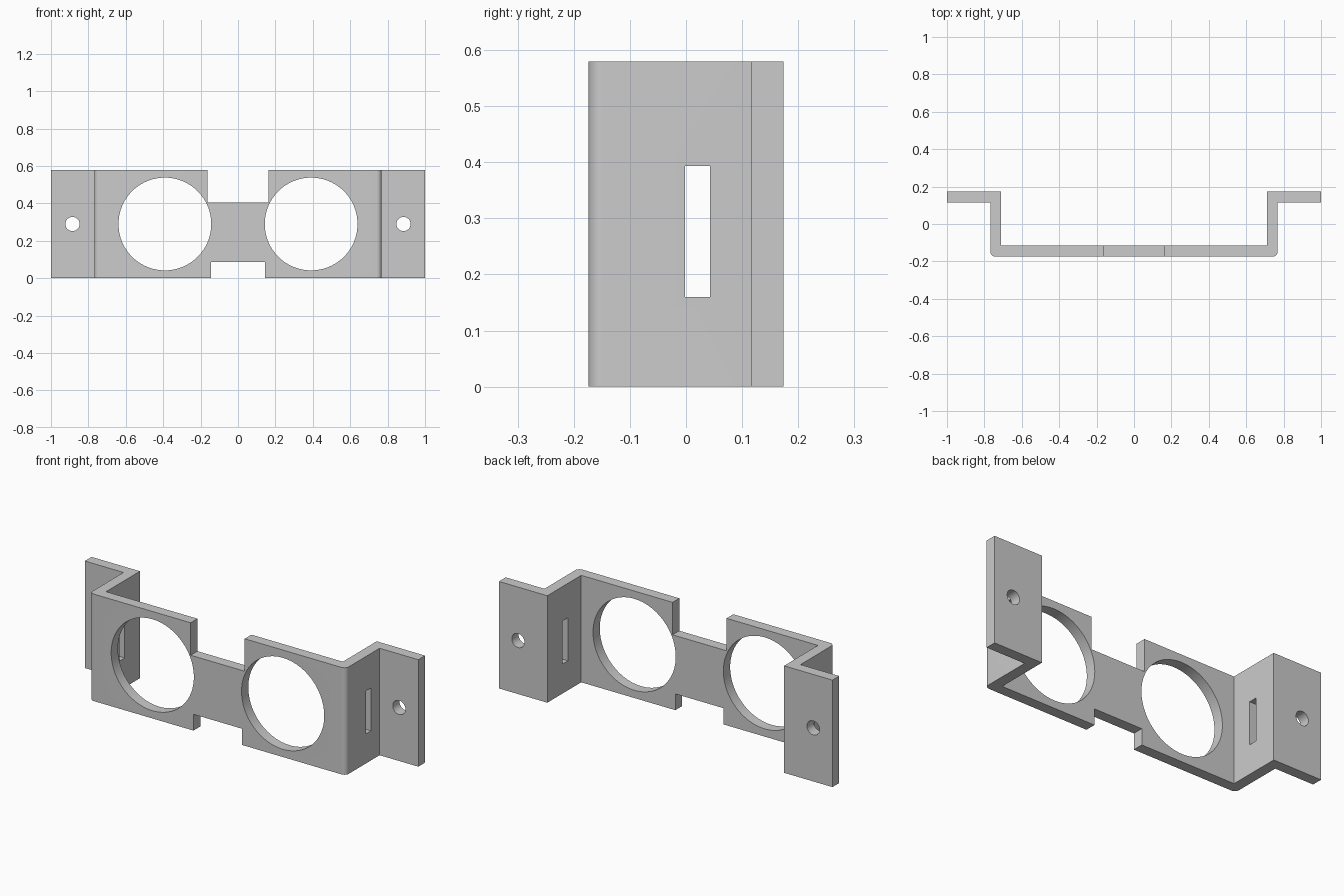
import bpy, bmesh, math
from mathutils import Matrix, Vector

cube = bpy.data.objects.get("Cube")
if cube:
    bpy.data.objects.remove(cube)

HEIGHT = 0.58
MID = HEIGHT / 2
FRONT, BACK, THICK = -0.174, 0.174, 0.058
WALL = 0.768          # outer face of the side walls
ROUND = 0.026         # radius of the front bends

grey = bpy.data.materials.new("plain grey")
grey.use_nodes = True
grey.diffuse_color = (0.6, 0.6, 0.6, 1)
grey.node_tree.nodes["Principled BSDF"].inputs["Base Color"].default_value = grey.diffuse_color


def make_object(name, bm):
    bmesh.ops.recalc_face_normals(bm, faces=bm.faces)
    mesh = bpy.data.meshes.new(name)
    bm.to_mesh(mesh)
    bm.free()
    mesh.materials.append(grey)
    obj = bpy.data.objects.new(name, mesh)
    bpy.context.collection.objects.link(obj)
    return obj


def box_cutter(x0, x1, y0, y1, z0, z1):
    bm = bmesh.new()
    bmesh.ops.create_cube(bm, size=1)
    for v in bm.verts:
        v.co = ((x0 + x1) / 2 + v.co.x * (x1 - x0),
                (y0 + y1) / 2 + v.co.y * (y1 - y0),
                (z0 + z1) / 2 + v.co.z * (z1 - z0))
    return make_object("cutter", bm)


def hole_cutter(x, y, radius, sides):
    bm = bmesh.new()
    place = Matrix.Translation((x, y, MID)) @ Matrix.Rotation(math.pi / 2, 4, "X")
    bmesh.ops.create_cone(bm, cap_ends=True, segments=sides, radius1=radius,
                          radius2=radius, depth=0.2, matrix=place)
    return make_object("cutter", bm)


# Bent strip: half of the plan outline, mirrored and extruded upwards
bend = [(WALL - ROUND + ROUND * math.sin(a), FRONT + ROUND - ROUND * math.cos(a))
        for a in (math.pi / 2 * i / 8 for i in range(9))]
outer = bend + [(WALL, BACK - THICK), (1, BACK - THICK)]
inner = [(1, BACK), (WALL - THICK, BACK), (WALL - THICK, FRONT + THICK)]
half = outer + inner
outline = half + [(-x, y) for x, y in reversed(half)]

bm = bmesh.new()
base = bm.faces.new([bm.verts.new((x, y, 0)) for x, y in outline])
top = bmesh.ops.extrude_face_region(bm, geom=[base])["geom"]
bmesh.ops.translate(bm, vec=Vector((0, 0, HEIGHT)),
                    verts=[g for g in top if isinstance(g, bmesh.types.BMVert)])
bracket = make_object("mounting_bracket", bm)

# Bridge notches and the side wall slots
cutters = [
    box_cutter(-0.162, 0.162, -0.3, 0, 0.404, 0.7),
    box_cutter(-0.145, 0.145, -0.3, 0, -0.1, 0.088),
    box_cutter(-0.85, 0.85, -0.002, 0.043, 0.16, 0.393),
]
# Large round openings and flange screw holes
for side in (-1, 1):
    cutters.append(hole_cutter(side * 0.391, FRONT + THICK / 2, 0.248, 96))
    cutters.append(hole_cutter(side * 0.885, BACK - THICK / 2, 0.038, 32))

bpy.ops.object.select_all(action="DESELECT")
bpy.context.view_layer.objects.active = bracket
bracket.select_set(True)
for cutter in cutters:
    cut = bracket.modifiers.new("cut", "BOOLEAN")
    cut.operation = "DIFFERENCE"
    cut.solver = "EXACT"
    cut.object = cutter
    bpy.ops.object.modifier_apply(modifier=cut.name)
    bpy.data.objects.remove(cutter)

bpy.ops.object.shade_smooth_by_angle(angle=math.radians(30))
